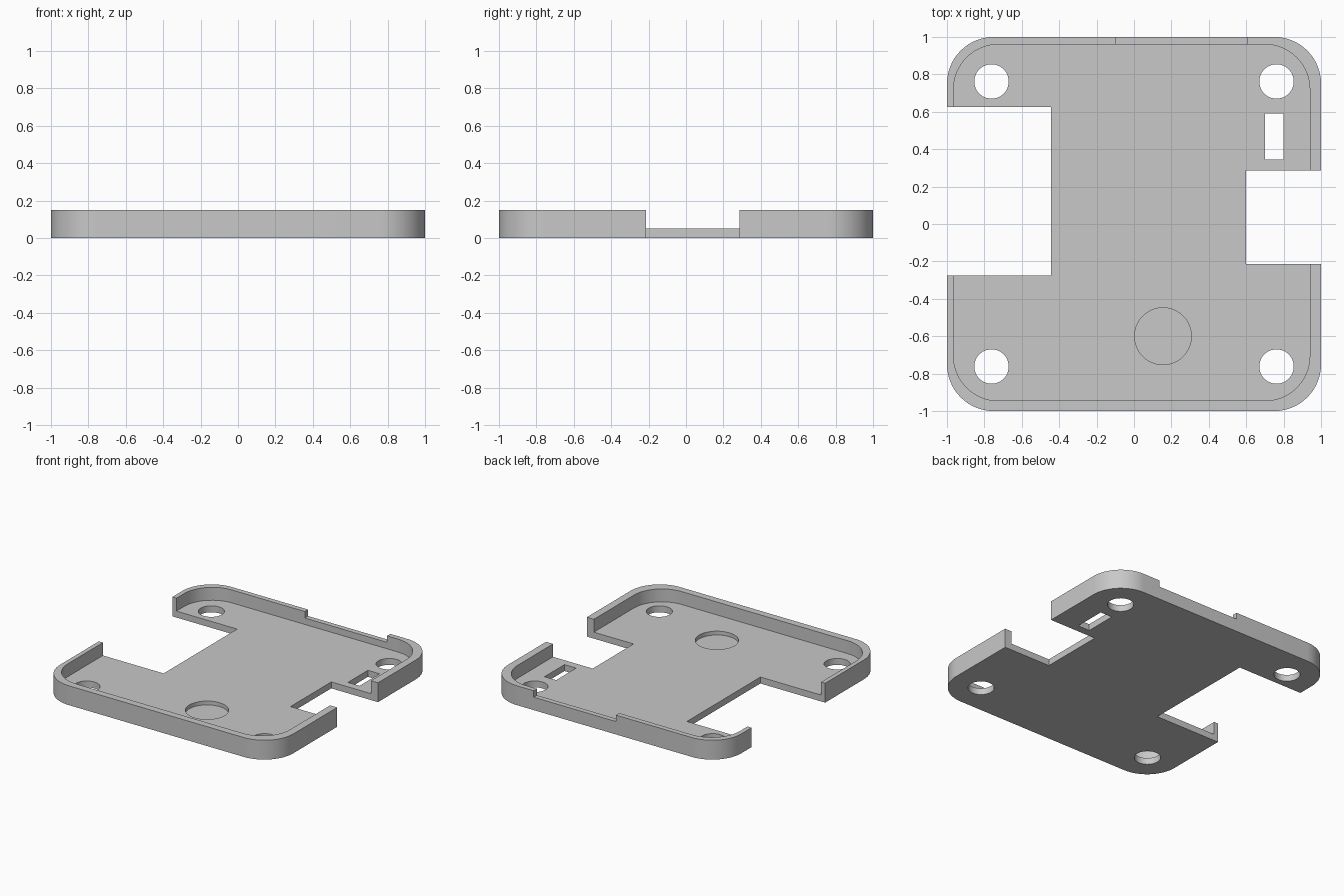
import bpy
import bmesh
from math import pi, cos, sin, radians

if "Cube" in bpy.data.objects:
    bpy.data.objects.remove(bpy.data.objects["Cube"], do_unlink=True)

grey = bpy.data.materials.new("light grey plastic")
grey.use_nodes = True
grey.diffuse_color = (0.58, 0.58, 0.58, 1)
grey.node_tree.nodes["Principled BSDF"].inputs["Base Color"].default_value = grey.diffuse_color


def prism(name, outline, z0, z1):
    """Extrude a flat outline from z0 to z1."""
    bm = bmesh.new()
    base = bm.faces.new([bm.verts.new((x, y, z0)) for x, y in outline])
    top = bmesh.ops.extrude_face_region(bm, geom=[base])["geom"]
    bmesh.ops.translate(bm, vec=(0, 0, z1 - z0),
                        verts=[v for v in top if isinstance(v, bmesh.types.BMVert)])
    bmesh.ops.recalc_face_normals(bm, faces=bm.faces)
    mesh = bpy.data.meshes.new(name)
    bm.to_mesh(mesh)
    bm.free()
    mesh.materials.append(grey)
    obj = bpy.data.objects.new(name, mesh)
    bpy.context.collection.objects.link(obj)
    return obj


def rounded(x0, x1, y0, y1, r, steps=16):
    """Rectangle outline with round corners."""
    centres = [(x1 - r, y1 - r), (x0 + r, y1 - r), (x0 + r, y0 + r), (x1 - r, y0 + r)]
    return [(cx + r * cos((q + i / steps) * pi / 2), cy + r * sin((q + i / steps) * pi / 2))
            for q, (cx, cy) in enumerate(centres) for i in range(steps + 1)]


def box(x0, x1, y0, y1):
    return [(x0, y0), (x1, y0), (x1, y1), (x0, y1)]


def circle(cx, cy, r, n=48):
    return [(cx + r * cos(2 * pi * i / n), cy + r * sin(2 * pi * i / n)) for i in range(n)]


FLOOR, HEIGHT = 0.05, 0.15
LOW, HIGH = -0.1, 0.3

case = prism("case_half", rounded(-1, 1, -1, 1, 0.25), 0, HEIGHT)

cutters = [
    prism("cavity", rounded(-0.965, 0.94, -0.945, 0.96, 0.24), FLOOR, HIGH),
    prism("left_notch", box(0.6, 1.2, -0.215, 0.285), LOW, HIGH),
    prism("right_notch", box(-1.2, -0.445, -0.275, 0.625), LOW, HIGH),
    prism("back_wall_dip", box(-0.1, 0.605, 0.9, 1.1), 0.1, HIGH),
    prism("slot", box(0.7, 0.8, 0.345, 0.59), LOW, HIGH),
    prism("round_recess", circle(0.155, -0.6, 0.152), 0.02, HIGH),
]
# Screw holes in the four corners
for sx in (-1, 1):
    for sy in (-1, 1):
        cutters.append(prism("screw_hole", circle(sx * 0.762, sy * 0.762, 0.092), LOW, HIGH))

# Cut everything away, then drop the cutters
for cutter in cutters:
    cutter.hide_render = True
    mod = case.modifiers.new(cutter.name, "BOOLEAN")
    mod.operation = "DIFFERENCE"
    mod.solver = "EXACT"
    mod.object = cutter

bpy.ops.object.select_all(action="DESELECT")
case.select_set(True)
bpy.context.view_layer.objects.active = case
for mod in list(case.modifiers):
    bpy.ops.object.modifier_apply(modifier=mod.name)
for cutter in cutters:
    bpy.data.objects.remove(cutter, do_unlink=True)

bpy.ops.object.shade_smooth_by_angle(angle=radians(30))
